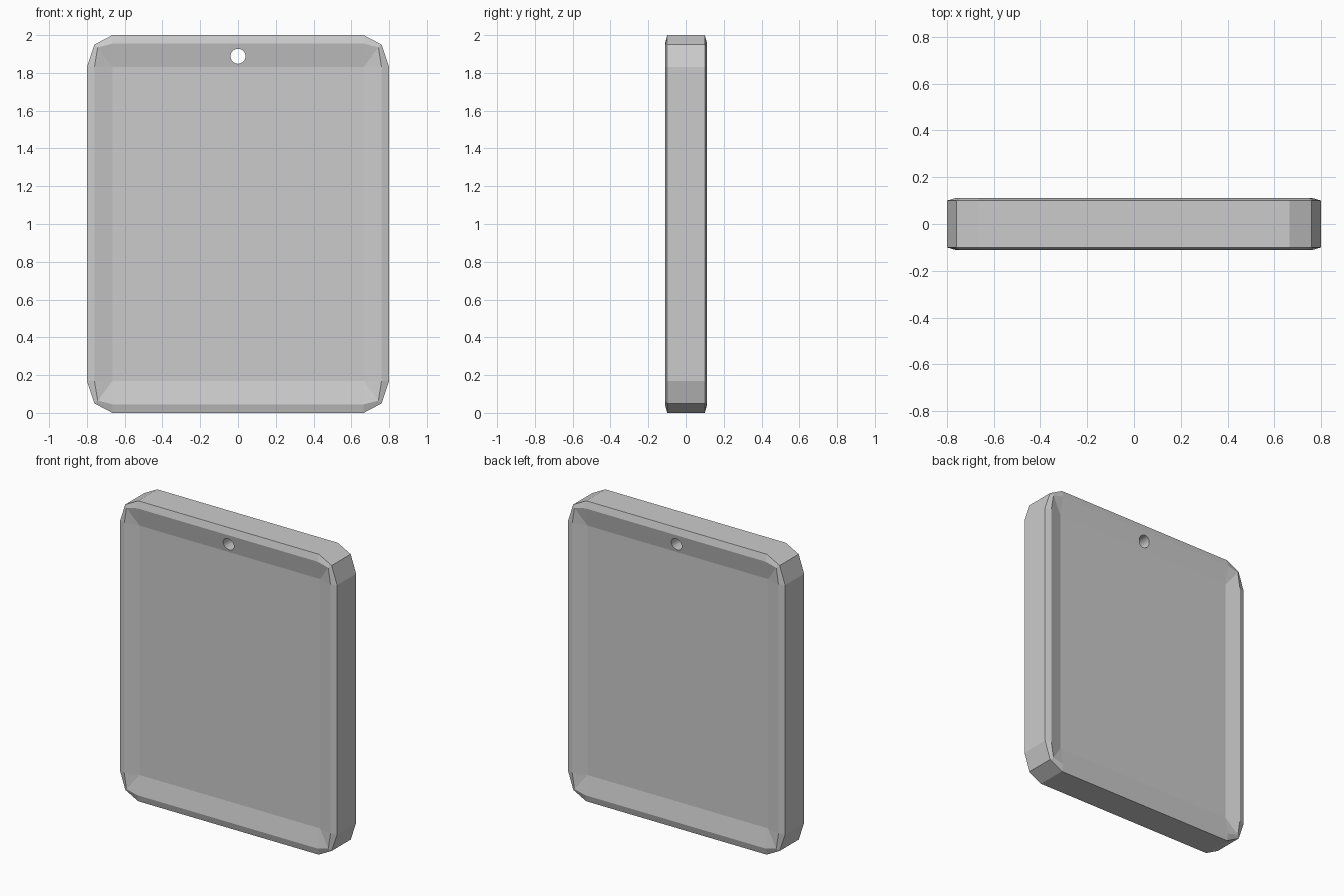
import bpy, bmesh
from math import pi

if "Cube" in bpy.data.objects:
    bpy.data.objects.remove(bpy.data.objects["Cube"])

# Corner profiles as (half-width x, height offset from the middle z = 1)
OUTER = [(0.80, 0.83), (0.76, 0.95), (0.665, 1.0)]
RIM = [(0.76, 0.83), (0.743, 0.935), (0.665, 0.955)]
FLOOR = [(0.665, 0.83)] * 3


def outline(corner):
    """Mirror one corner into a closed outline."""
    back = corner[::-1]
    return (corner + [(-x, z) for x, z in back]
            + [(-x, -z) for x, z in corner] + [(x, -z) for x, z in back])


# Slab: loft through floor, rim and side outlines from front to back
layers = [(FLOOR, -0.087), (RIM, -0.112), (OUTER, -0.10),
          (OUTER, 0.10), (RIM, 0.112), (FLOOR, 0.087)]
bm = bmesh.new()
rings = [[bm.verts.new((x, y, z + 1)) for x, z in outline(c)] for c, y in layers]
for a, b in zip(rings, rings[1:]):
    n = len(a)
    for i in range(n):
        j = (i + 1) % n
        bm.faces.new((a[i], a[j], b[j], b[i]))
bm.faces.new(rings[0])
bm.faces.new(rings[-1])
bmesh.ops.remove_doubles(bm, verts=bm.verts, dist=0.0005)
bmesh.ops.recalc_face_normals(bm, faces=bm.faces)
mesh = bpy.data.meshes.new("slab")
bm.to_mesh(mesh)
bm.free()
slab = bpy.data.objects.new("slab", mesh)
bpy.context.collection.objects.link(slab)

# Hanging hole near the top edge
bpy.ops.mesh.primitive_cylinder_add(vertices=20, radius=0.04, depth=0.6,
                                    location=(0, 0, 1.888), rotation=(pi / 2, 0, 0))
cutter = bpy.context.object
cutter.name = "hole_cutter"
cutter.hide_render = True
cutter.display_type = 'WIRE'
cut = slab.modifiers.new("hanging_hole", 'BOOLEAN')
cut.operation = 'DIFFERENCE'
cut.solver = 'EXACT'
cut.object = cutter
